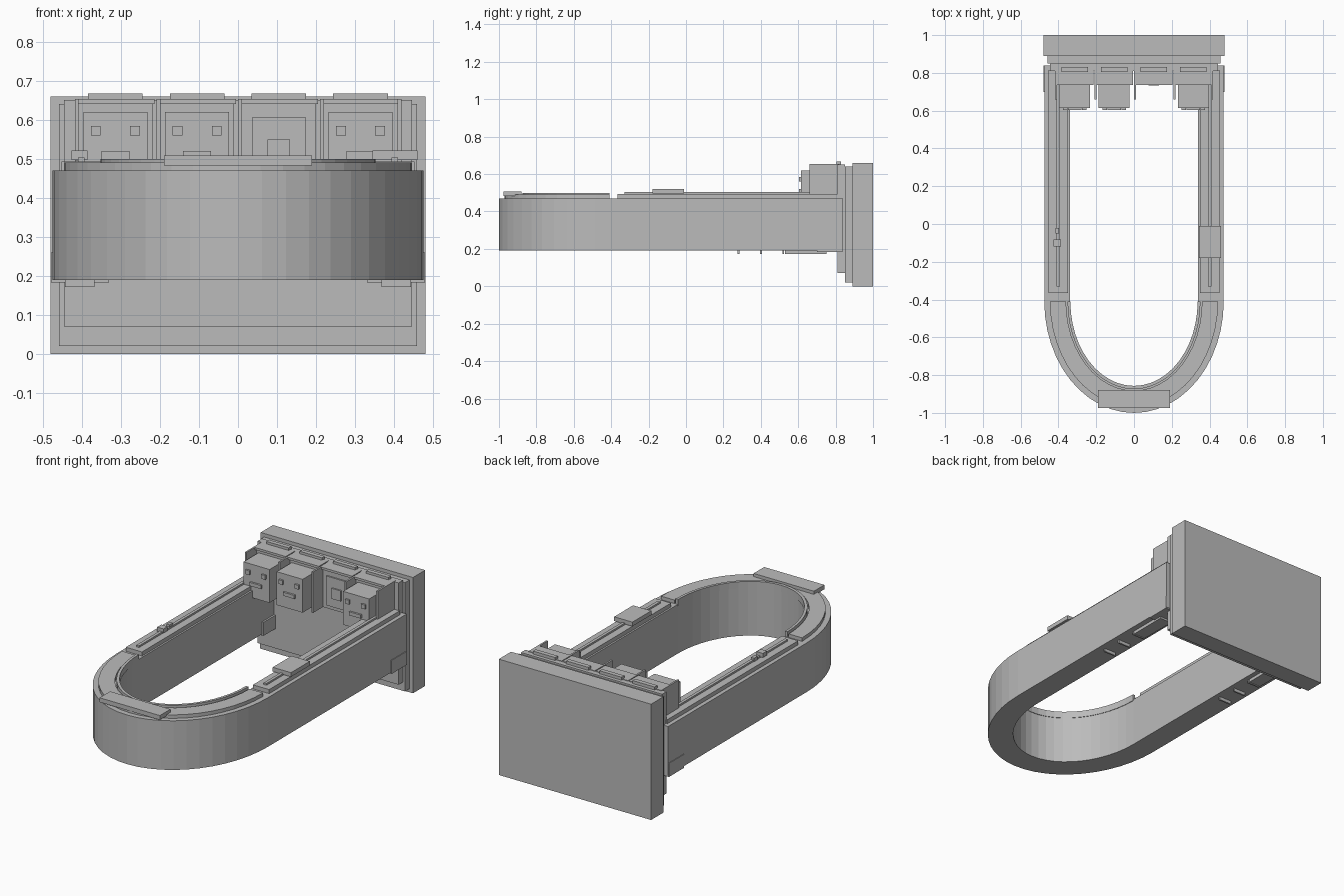
import bpy, bmesh, math

if "Cube" in bpy.data.objects:
    bpy.data.objects.remove(bpy.data.objects["Cube"])

grey = bpy.data.materials.new("plain grey")
grey.diffuse_color = (0.5, 0.5, 0.5, 1)
grey.use_nodes = True
grey.node_tree.nodes["Principled BSDF"].inputs["Base Color"].default_value = grey.diffuse_color


def finish(name, bm):
    bmesh.ops.recalc_face_normals(bm, faces=bm.faces)
    me = bpy.data.meshes.new(name)
    bm.to_mesh(me)
    bm.free()
    me.materials.append(grey)
    ob = bpy.data.objects.new(name, me)
    bpy.context.collection.objects.link(ob)
    return ob


def box(name, x, y, z):
    """Box from (min, max) ranges."""
    bm = bmesh.new()
    bmesh.ops.create_cube(bm, size=1)
    for v in bm.verts:
        for i, (a, b) in enumerate((x, y, z)):
            v.co[i] = a if v.co[i] < 0 else b
    return finish(name, bm)


def band(name, outer, inner, z, back=None, n=24, yc=-0.41):
    """Half-elliptical band, optionally with straight legs to y = back."""
    def path(r):
        pts = [(-r[0] * math.cos(math.pi * i / n), yc - r[1] * math.sin(math.pi * i / n))
               for i in range(n + 1)]
        if back is not None:
            pts = [(-r[0], back)] + pts + [(r[0], back)]
        return pts
    bm = bmesh.new()
    rings = [[bm.verts.new((px, py, h)) for px, py in path(r)]
             for r, h in ((outer, z[0]), (outer, z[1]), (inner, z[1]), (inner, z[0]))]
    for k in range(4):
        a, b = rings[k], rings[(k + 1) % 4]
        for i in range(len(a) - 1):
            bm.faces.new((a[i], a[i + 1], b[i + 1], b[i]))
    for i in (0, -1):
        bm.faces.new([r[i] for r in rings])
    return finish(name, bm)


# Stepped back wall
box("back_wall", (-0.48, 0.48), (0.89, 1.0), (0, 0.66))
box("wall_middle_step", (-0.458, 0.458), (0.85, 0.89), (0.02, 0.64))
box("wall_front_step", (-0.445, 0.445), (0.81, 0.85), (0.07, 0.65))

# U-shaped body with raised top trims
band("u_body", (0.475, 0.59), (0.34, 0.45), (0.19, 0.47), back=0.84)
band("curved_trim", (0.445, 0.56), (0.36, 0.472), (0.47, 0.49))
band("inner_lip", (0.352, 0.464), (0.337, 0.447), (0.462, 0.50))
box("front_plaque", (-0.19, 0.19), (-0.975, -0.88), (0.483, 0.508))

# Mirrored leg details
for side, s in (("left", -1), ("right", 1)):
    def leg_box(name, x, y, z):
        return box(side + "_" + name, tuple(sorted((s * x[0], s * x[1]))), y, z)
    leg_box("leg_trim", (0.35, 0.452), (-0.365, 0.815), (0.47, 0.493))
    leg_box("leg_strip", (0.393, 0.41), (-0.33, 0.74), (0.493, 0.503))
    leg_box("leg_bracket", (0.33, 0.479), (0.70, 0.838), (0.183, 0.26))
    leg_box("under_pad", (0.368, 0.443), (0.53, 0.75), (0.172, 0.19))
    for i in range(3):
        y = 0.28 + 0.12 * i
        leg_box("under_slat_%d" % (i + 1), (0.368, 0.443), (y - 0.005, y + 0.005), (0.172, 0.19))

# Pieces resting on the legs
box("right_tray", (0.345, 0.46), (-0.18, -0.01), (0.497, 0.521))
box("left_latch", (-0.426, -0.386), (-0.12, -0.083), (0.497, 0.521))
box("left_latch_pin", (-0.416, -0.396), (-0.05, -0.02), (0.495, 0.515))

# Row of cells on the wall
for i in range(4):
    cx = -0.314 + 0.2093 * i
    tag = "cell_%d_" % (i + 1)
    box(tag + "panel", (cx - 0.095, cx + 0.095), (0.75, 0.82), (0.42, 0.64))
    box(tag + "lintel", (cx - 0.1, cx + 0.1), (0.735, 0.82), (0.64, 0.653))
    box(tag + "cap", (cx - 0.07, cx + 0.07), (0.805, 0.83), (0.645, 0.667))
    box(tag + "divider", (cx - 0.104, cx - 0.094), (0.66, 0.82), (0.42, 0.653))
    if i == 2:
        # Empty cell with a framed plate
        box("empty_cell_plate", (cx - 0.068, cx + 0.068), (0.742, 0.75), (0.44, 0.607))
        box("empty_cell_square", (cx - 0.029, cx + 0.029), (0.734, 0.742), (0.49, 0.55))
        continue
    # Blocky head with eyes and mouth
    box(tag + "head", (cx - 0.082, cx + 0.082), (0.615, 0.75), (0.43, 0.62))
    for e in (-1, 1):
        ex = cx + e * 0.05
        box(tag + "eye", (ex - 0.0125, ex + 0.0125), (0.604, 0.615), (0.56, 0.584))
    box(tag + "mouth", (cx - 0.036, cx + 0.036), (0.604, 0.615), (0.50, 0.52))
box("end_divider", (0.409, 0.419), (0.66, 0.82), (0.42, 0.653))
